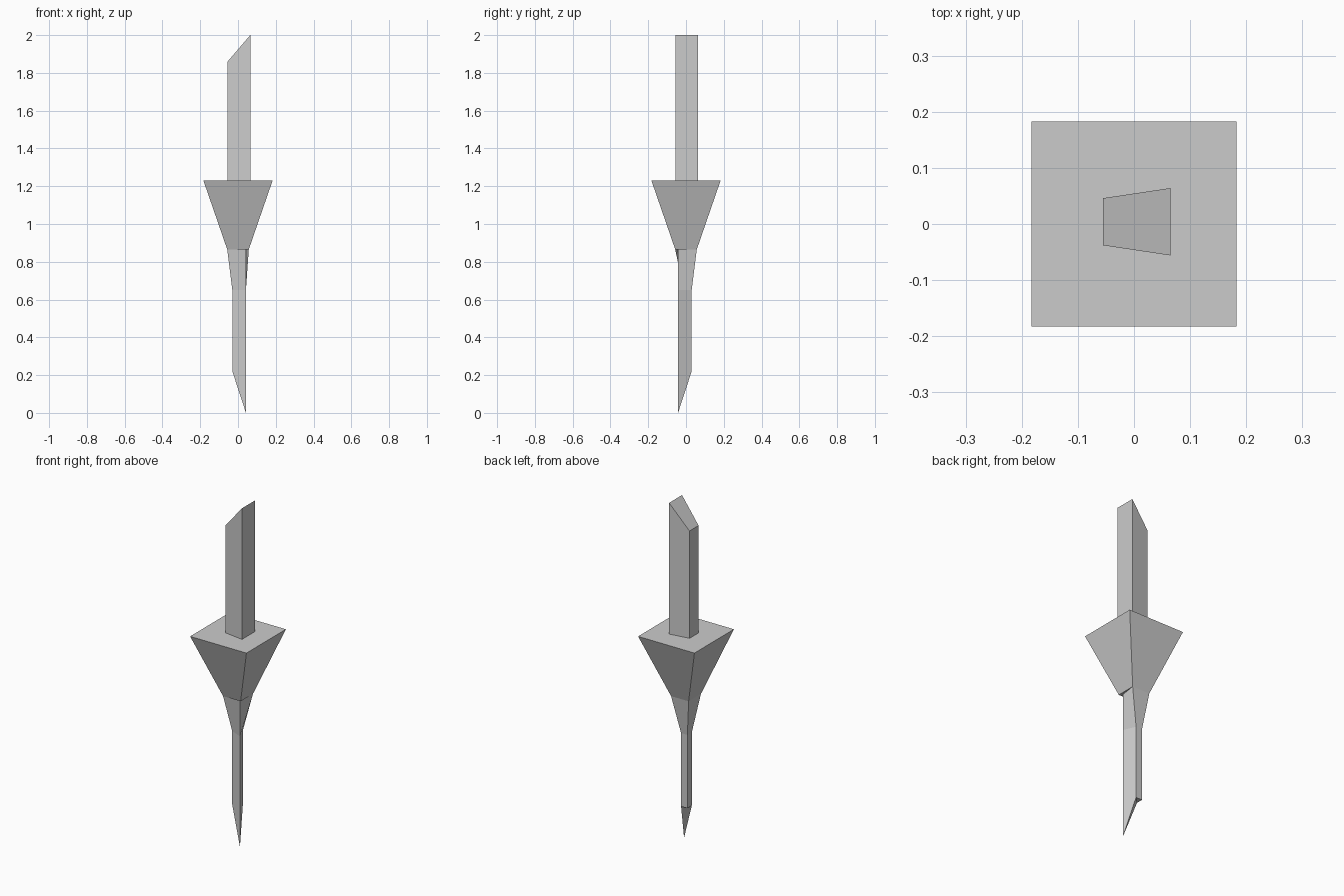
import bpy, bmesh

if "Cube" in bpy.data.objects:
    bpy.data.objects.remove(bpy.data.objects["Cube"])


def loft(name, rings, fold=False):
    """Join closed rings of points (bottom to top), capping both ends."""
    bm = bmesh.new()
    loops = [[bm.verts.new(p) for p in ring] for ring in rings]
    n = len(rings[0])
    for low, high in zip(loops, loops[1:]):
        for i in range(n):
            j = (i + 1) % n
            bm.faces.new((low[i], low[j], high[j], high[i]))
    first = loops[0]
    if fold:  # split the bottom so the tip folds away from a flat notch
        bm.faces.new((first[0], first[3], first[1]))
        bm.faces.new((first[3], first[2], first[1]))
    else:
        bm.faces.new(first[::-1])
    bm.faces.new(loops[-1])
    bmesh.ops.recalc_face_normals(bm, faces=bm.faces)
    mesh = bpy.data.meshes.new(name)
    bm.to_mesh(mesh)
    bm.free()
    obj = bpy.data.objects.new(name, mesh)
    bpy.context.collection.objects.link(obj)
    return obj


def square(h, z):
    return [(h, -h, z), (h, h, z), (-h, h, z), (-h, -h, z)]


def at(outline, *heights):
    return [(x, y, z) for (x, y), z in zip(outline, heights)]


# Upper shaft: wedge-shaped section with a slanted top
shaft = [(0.065, -0.056), (0.065, 0.064), (-0.055, 0.046), (-0.055, -0.038)]
loft("upper_shaft", [at(shaft, *[1.23] * 4), at(shaft, 2.0, 2.0, 1.86, 1.86)])

# Head: inverted square pyramid, cut off at the bottom
loft("tapered_head", [square(0.057, 0.865), square(0.183, 1.23)])

# Spike: kite section, pointed at one corner, flaring into the head
kite = [(0.042, -0.042), (0.011, 0.03), (-0.03, 0.03), (-0.03, -0.011)]
flare = [kite[0], (0.057, 0.057), (-0.057, 0.057), (-0.057, -0.057)]
spike = loft("spike", [at(kite, 0.0, 0.22, 0.22, 0.22),
                       at(kite, 0.65, 0.65, 0.65, 0.65),
                       at(flare, *[0.865] * 4)], fold=True)
